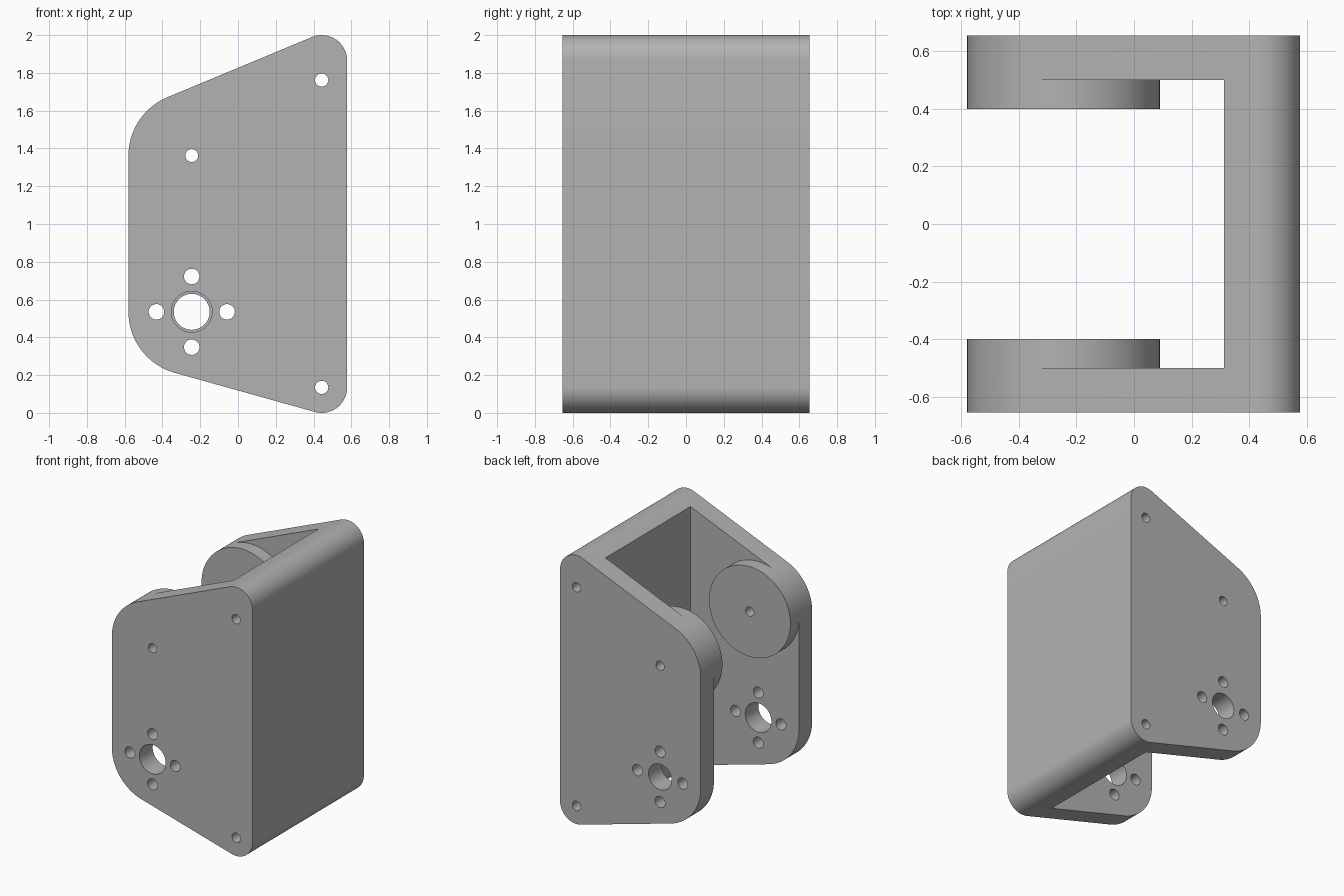
import bpy, bmesh
from math import sin, cos, tau, radians
from mathutils import Vector

if "Cube" in bpy.data.objects:
    bpy.data.objects.remove(bpy.data.objects["Cube"], do_unlink=True)

HALF_WIDTH = 0.655      # outer half width along y
INNER = 0.5             # inner face of the side plates
BOSS_TOP = 0.4          # inner face of the round bosses
PIVOT = (-0.245, 1.362)
BEARING = (-0.245, 0.535)
CORNERS = [(0.443, 0.135, 0.135), (0.443, 1.865, 0.135),
           (*PIVOT, 0.335), (*BEARING, 0.335)]

grey = bpy.data.materials.new("plain grey")
grey.use_nodes = True
colour = (0.45, 0.45, 0.45, 1)
grey.diffuse_color = colour
grey.node_tree.nodes["Principled BSDF"].inputs["Base Color"].default_value = colour


def outline(circles, steps):
    """Rounded outline stretched around circles (x, z, radius)."""
    points = []
    for i in range(steps):
        c, s = cos(tau * i / steps), sin(tau * i / steps)
        x, z, r = max(circles, key=lambda k: k[0] * c + k[1] * s + k[2])
        points.append((x + r * c, z + r * s))
    return points


def prism(bm, points, y0, y1):
    """Extrude an x-z outline from y0 to y1."""
    face = bm.faces.new([bm.verts.new((x, y0, z)) for x, z in points])
    made = bmesh.ops.extrude_face_region(bm, geom=[face])["geom"]
    verts = [v for v in made if isinstance(v, bmesh.types.BMVert)]
    bmesh.ops.translate(bm, verts=verts, vec=Vector((0, y1 - y0, 0)))


def build(name, parts):
    bm = bmesh.new()
    for points, y0, y1 in parts:
        prism(bm, points, y0, y1)
    bmesh.ops.recalc_face_normals(bm, faces=bm.faces)
    mesh = bpy.data.meshes.new(name)
    bm.to_mesh(mesh)
    bm.free()
    mesh.materials.append(grey)
    obj = bpy.data.objects.new(name, mesh)
    bpy.context.collection.objects.link(obj)
    return obj


def combine(target, tool, operation):
    """Apply a boolean and remove the tool."""
    tool.hide_render = True
    mod = target.modifiers.new(operation, 'BOOLEAN')
    mod.object, mod.operation, mod.solver = tool, operation, 'EXACT'
    bpy.context.view_layer.objects.active = target
    bpy.ops.object.modifier_apply(modifier=mod.name)
    bpy.data.objects.remove(tool, do_unlink=True)


# Solid bracket body, opened between the side plates
bracket = build("bracket", [(outline(CORNERS, 180), -HALF_WIDTH, HALF_WIDTH)])
opening = [(-1, -1), (0.313, -1), (0.313, 3), (-1, 3)]
combine(bracket, build("opening_cutter", [(opening, -INNER, INNER)]), 'DIFFERENCE')

# Round bosses on the inner faces
disc = outline([(*PIVOT, 0.335)], 180)
bosses = build("bosses", [(disc, side * BOSS_TOP, side * (INNER + 0.05)) for side in (-1, 1)])
combine(bracket, bosses, 'UNION')

# Screw holes, pivot holes and the ring of holes around each bearing
bx, bz = BEARING
ring = [(bx + dx, bz + dz, 0.041) for dx, dz in ((0.187, 0), (-0.187, 0), (0, 0.187), (0, -0.187))]
pins = [(0.443, 0.135, 0.035), (0.443, 1.762, 0.035), (*PIVOT, 0.034)]
holes = [(outline([hole], 40), -1, 1) for hole in ring + pins]

# Bearing holes, wider at the front
holes.append((outline([(bx, bz, 0.108)], 64), -1, 0))
holes.append((outline([(bx, bz, 0.095)], 64), 0.1, 1))
combine(bracket, build("hole_cutter", holes), 'DIFFERENCE')

bpy.ops.object.select_all(action='DESELECT')
bracket.select_set(True)
bpy.context.view_layer.objects.active = bracket
bpy.ops.object.shade_smooth_by_angle(angle=radians(30))
